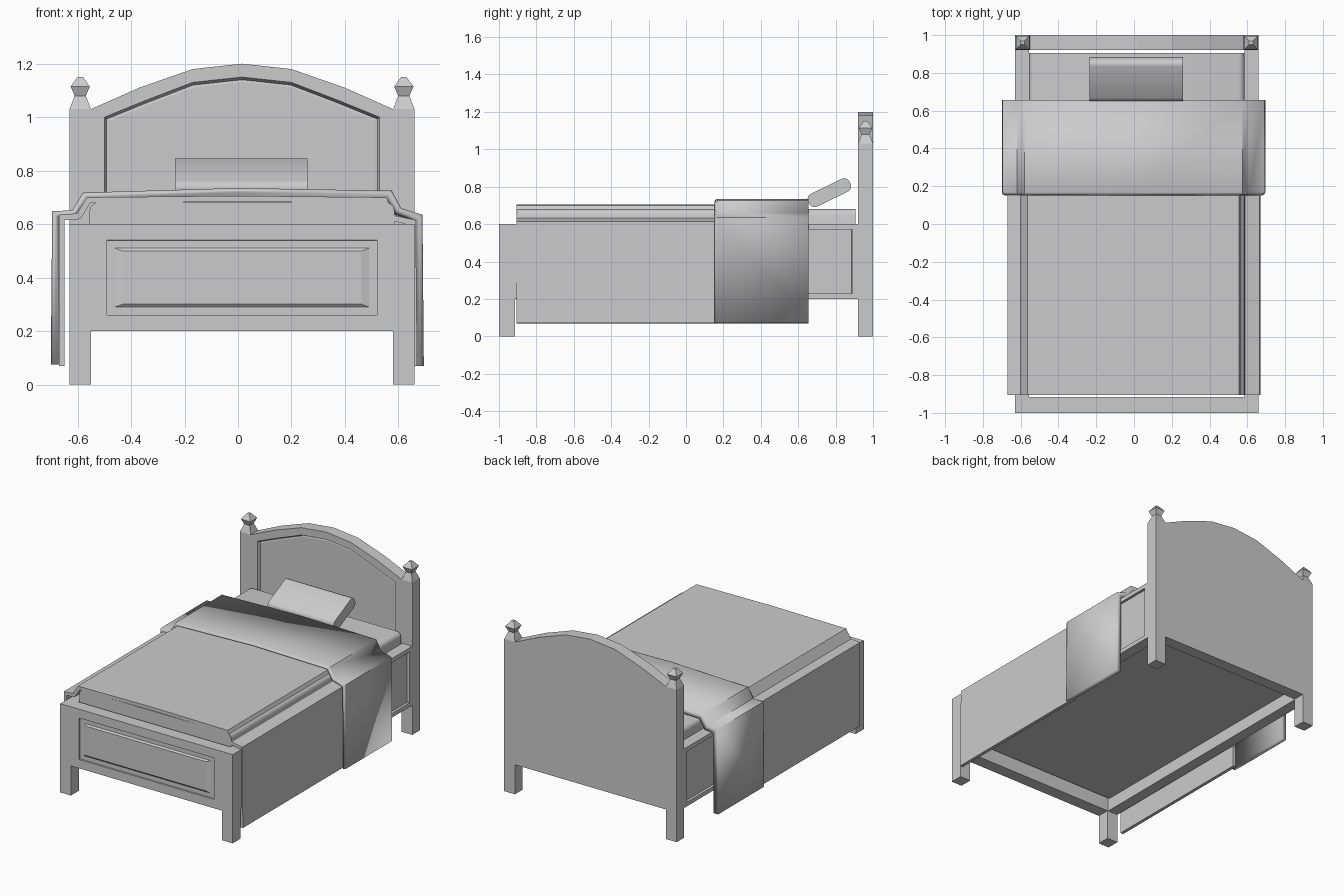
import bpy, bmesh
from math import cos, sin, radians, copysign

if "Cube" in bpy.data.objects:
    bpy.data.objects.remove(bpy.data.objects["Cube"])

CX = 0.015  # centre line of the wooden frame


def finish(bm, name, recalc=True):
    if recalc:
        bmesh.ops.recalc_face_normals(bm, faces=bm.faces)
    me = bpy.data.meshes.new(name)
    bm.to_mesh(me)
    bm.free()
    ob = bpy.data.objects.new(name, me)
    bpy.context.collection.objects.link(ob)
    return ob


def loft(name, loops):
    """Bridge equal-length loops of points and cap both ends."""
    bm = bmesh.new()
    rings = [[bm.verts.new(p) for p in lp] for lp in loops]
    n = len(rings[0])
    for a, b in zip(rings, rings[1:]):
        for i in range(n):
            j = (i + 1) % n
            bm.faces.new((a[i], a[j], b[j], b[i]))
    bm.faces.new(rings[0])
    bm.faces.new(rings[-1])
    return finish(bm, name)


def box(name, x0, x1, y0, y1, z0, z1):
    return loft(name, [[(x0, y0, z), (x1, y0, z), (x1, y1, z), (x0, y1, z)] for z in (z0, z1)])


def rect(u0, u1, v0, v1):
    return [(u0, v0), (u0, v1), (u1, v1), (u1, v0)]


def smooth(ob, angle=35):
    bpy.ops.object.select_all(action='DESELECT')
    ob.select_set(True)
    bpy.context.view_layer.objects.active = ob
    bpy.ops.object.shade_smooth_by_angle(angle=radians(angle))


def xz(pts, y):
    return [(CX + p[0], y, p[1]) for p in pts]


# headboard: arched slab with a recessed arched panel
def arch(w, bottom, half):
    right = half[::-1]
    return [(-w, bottom)] + [(-x, z) for x, z in half] + [(x, z) for x, z in right[1:]] + [(w, bottom)]


outer = arch(0.565, 0.2, [(0.565, 1.03), (0.385, 1.11), (0.185, 1.18), (0, 1.20)])
rim = arch(0.515, 0.55, [(0.515, 1.0), (0.36, 1.063), (0.185, 1.13), (0, 1.15)])
inset = arch(0.506, 0.56, [(0.506, 0.993), (0.356, 1.054), (0.183, 1.12), (0, 1.14)])
lip = arch(0.496, 0.57, [(0.496, 0.985), (0.352, 1.045), (0.18, 1.111), (0, 1.131)])
loft("headboard", [xz(outer, 1.0), xz(outer, 0.92), xz(rim, 0.92), xz(inset, 0.94), xz(lip, 0.938)])

# footboard with a raised field inside its recess
fo = rect(-0.565, 0.565, 0.2, 0.6)
loft("footboard", [xz(fo, -0.915), xz(fo, -1.0),
                   xz(rect(-0.505, 0.505, 0.26, 0.54), -1.0),
                   xz(rect(-0.504, 0.504, 0.261, 0.539), -0.991),
                   xz(rect(-0.475, 0.475, 0.29, 0.51), -0.991),
                   xz(rect(-0.445, 0.445, 0.301, 0.499), -1.0)])

for s, side in ((-1, "left"), (1, "right")):
    x0, x1 = sorted((CX + s * 0.565, CX + s * 0.645))
    # posts
    box("front_post_" + side, x0, x1, -1.0, -0.915, 0, 0.6)
    box("back_post_" + side, x0, x1, 0.92, 1.0, 0, 1.03)
    # faceted finial
    cx = CX + s * 0.605
    loft("finial_" + side, [[(cx + a * r, 0.96 + b * r, z) for a, b in ((-1, -1), (1, -1), (1, 1), (-1, 1))]
                            for r, z in ((0.04, 1.03), (0.021, 1.08), (0.036, 1.115), (0.01, 1.15))])
    # side rail with a recessed panel
    full = rect(-0.915, 0.92, 0.2, 0.6)
    loft("side_rail_" + side, [[(CX + s * x, y, z) for y, z in pts] for pts, x in (
        (full, 0.57), (full, 0.645),
        (rect(-0.88, 0.888, 0.228, 0.572), 0.645),
        (rect(-0.878, 0.886, 0.23, 0.57), 0.63))])

# mattress: section with rounded shoulders, running front to back
shoulder = [(0.57 - 0.03 * (1 - cos(radians(t))), 0.65 + 0.03 * sin(radians(t))) for t in (0, 30, 60, 90)]
half = [(0.57, 0.285)] + shoulder
msec = half + [(-x, z) for x, z in half[::-1]]
smooth(loft("mattress", [xz(msec, y) for y in (-0.904, 0.905)]))


# draped covers: an open cross-section swept along y and thickened inward;
# each row is (y, shrink), so shrinking the first rows rounds the front edge
def cover(name, profile, rows, thick):
    bm = bmesh.new()
    low = min(z for _, z in profile) + 0.02
    grid = [[bm.verts.new((x - copysign(s, x) if abs(x) > 0.1 else x, y, z - s if z > low else z))
             for x, z in profile] for y, s in rows]
    for a, b in zip(grid, grid[1:]):
        for i in range(len(profile) - 1):
            bm.faces.new((a[i], a[i + 1], b[i + 1], b[i]))
    ob = finish(bm, name, recalc=False)
    sol = ob.modifiers.new("thickness", 'SOLIDIFY')
    sol.thickness, sol.offset, sol.use_even_offset = thick, -1, True
    return ob


cover("quilt", [(-0.67, 0.07), (-0.67, 0.635), (-0.602, 0.64), (-0.565, 0.7), (0, 0.706),
                (0.555, 0.7), (0.587, 0.632), (0.665, 0.615), (0.67, 0.07)],
      [(-0.905, 0), (0.2, 0)], 0.022)
blanket = cover("folded_blanket", [(-0.70, 0.075), (-0.695, 0.648), (-0.62, 0.652), (-0.58, 0.718),
                                   (0, 0.735), (0.575, 0.725), (0.61, 0.66), (0.69, 0.635),
                                   (0.695, 0.07)],
                [(0.152, 0.014), (0.157, 0.005), (0.168, 0), (0.656, 0)], 0.034)
smooth(blanket, 40)

# pillow: rounded section tilted against the headboard
section = []
for k, (sy, sz) in enumerate(((1, 1), (-1, 1), (-1, -1), (1, -1))):
    for j in range(4):
        t = radians(90 * k + 30 * j)
        y, z = sy * 0.093 + 0.029 * cos(t), sz * 0.009 + 0.029 * sin(t)
        c, s = cos(radians(26)), sin(radians(26))
        section.append((0.767 + y * c - z * s, 0.768 + y * s + z * c))
pillow = loft("pillow", [[(x, y, z) for y, z in section] for x in (-0.235, 0.26)])
smooth(pillow)
